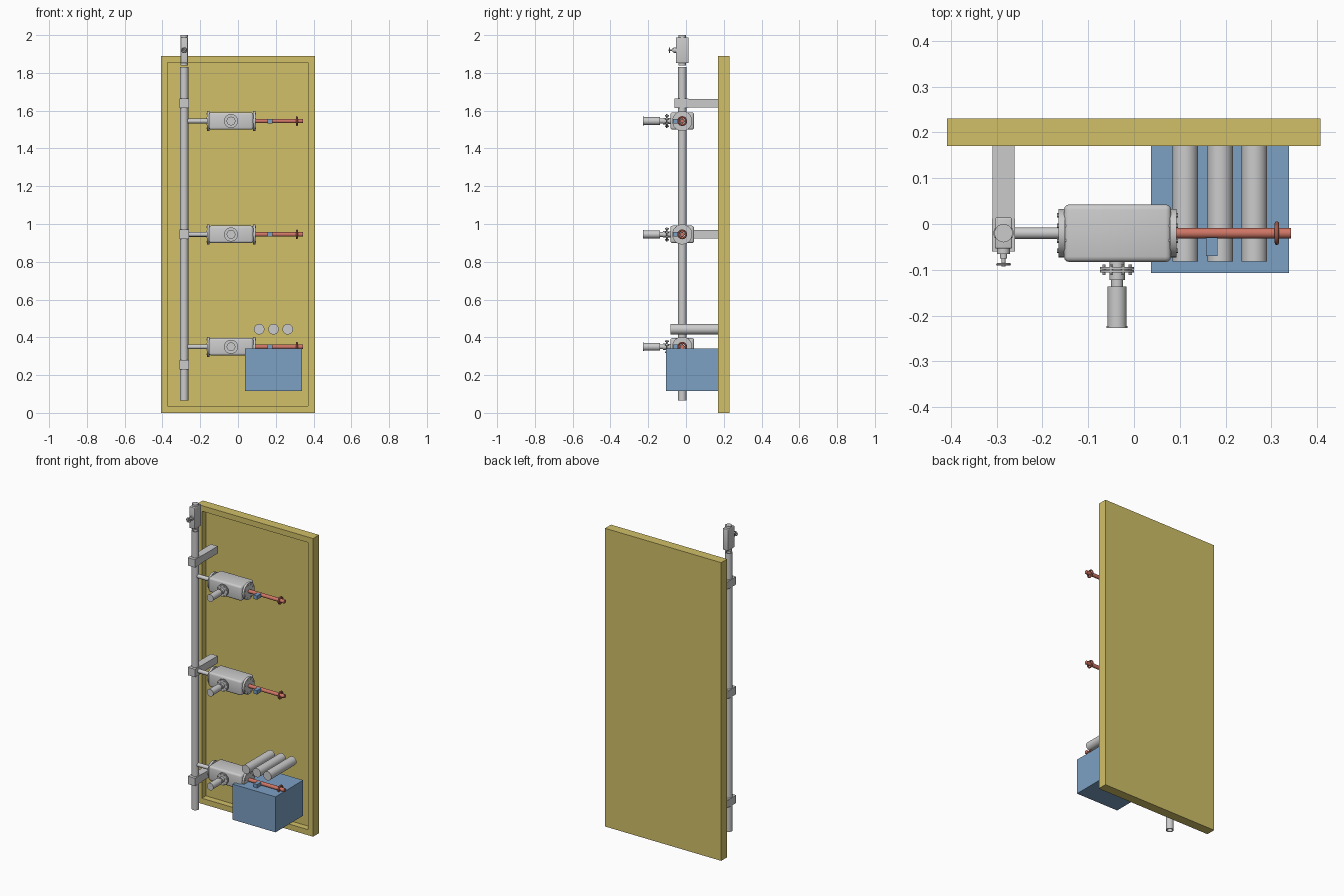
import bpy, bmesh, math
from mathutils import Vector, Matrix

if "Cube" in bpy.data.objects:
    bpy.data.objects.remove(bpy.data.objects["Cube"])


def material(name, rgb):
    m = bpy.data.materials.new(name)
    m.diffuse_color = (*rgb, 1)
    m.use_nodes = True
    m.node_tree.nodes["Principled BSDF"].inputs["Base Color"].default_value = m.diffuse_color
    return m


YELLOW = material("yellow", (0.64, 0.53, 0.14))
BLUE = material("blue", (0.20, 0.35, 0.55))
RED = material("red", (0.62, 0.18, 0.13))
PALE = material("pale_grey", (0.68, 0.68, 0.70))

# Rotations taking local z to the named axis
AXES = {"x": Matrix.Rotation(math.pi / 2, 4, 'Y'),
        "y": Matrix.Rotation(-math.pi / 2, 4, 'X'),
        "-y": Matrix.Rotation(math.pi / 2, 4, 'X'),
        "z": Matrix.Identity(4)}


def finish(name, bm, mat=None, smooth=False):
    bmesh.ops.recalc_face_normals(bm, faces=bm.faces)
    me = bpy.data.meshes.new(name)
    bm.to_mesh(me)
    bm.free()
    ob = bpy.data.objects.new(name, me)
    bpy.context.collection.objects.link(ob)
    if mat:
        me.materials.append(mat)
    if smooth:
        bpy.ops.object.select_all(action='DESELECT')
        ob.select_set(True)
        bpy.context.view_layer.objects.active = ob
        bpy.ops.object.shade_smooth_by_angle(angle=math.radians(35))
    return ob


def add_box(bm, lo, hi):
    lo, hi = Vector(lo), Vector(hi)
    m = Matrix.Translation((lo + hi) / 2) @ Matrix.Diagonal((*(hi - lo), 1))
    return bmesh.ops.create_cube(bm, size=1, matrix=m)


def box(name, lo, hi, mat=None, bevel=0):
    bm = bmesh.new()
    add_box(bm, lo, hi)
    if bevel:
        bmesh.ops.bevel(bm, geom=bm.edges[:], offset=bevel, segments=3,
                        profile=0.5, affect='EDGES')
    return finish(name, bm, mat, bool(bevel))


def lathe(name, profile, at, axis="z", mat=None, n=32, closed=False):
    """Turn (distance along axis, radius) points round the axis."""
    bm = bmesh.new()
    rings = [[bm.verts.new((r * math.cos(2 * math.pi * i / n),
                            r * math.sin(2 * math.pi * i / n), a))
              for i in range(n)] for a, r in profile]
    pairs = list(zip(rings, rings[1:]))
    if closed:
        pairs.append((rings[-1], rings[0]))
    else:
        bm.faces.new(rings[0])
        bm.faces.new(rings[-1])
    for p, q in pairs:
        for i in range(n):
            j = (i + 1) % n
            bm.faces.new((p[i], p[j], q[j], q[i]))
    bm.transform(Matrix.Translation(at) @ AXES[axis])
    return finish(name, bm, mat, True)


def bolts(name, at, axis, ring, r, length, count=8, squash=1):
    bm = bmesh.new()
    for i in range(count):
        a = 2 * math.pi * (i + 0.5) / count
        bmesh.ops.create_cone(bm, cap_ends=True, segments=6, radius1=r, radius2=r, depth=length,
                              matrix=Matrix.Translation((ring * squash * math.cos(a), ring * math.sin(a), 0)))
    bm.transform(Matrix.Translation(at) @ AXES[axis])
    return finish(name, bm)


def handwheel(name, at, axis, radius, tube, mat=None):
    rim = [(tube * math.sin(t * math.pi / 4), radius - tube + tube * math.cos(t * math.pi / 4)) for t in range(8)]
    lathe(name + "_rim", rim, at, axis, mat, 24, True)
    bm = bmesh.new()
    h, w = radius - tube, tube * 0.7
    add_box(bm, (-h, -w, -w), (h, w, w))
    add_box(bm, (-w, -h, -w), (w, h, w))
    bm.transform(Matrix.Translation(at) @ AXES[axis])
    finish(name + "_spokes", bm, mat)


# Door panel with a recessed front
bm = bmesh.new()
add_box(bm, (-0.408, 0.17, 0), (0.407, 0.23, 1.89))
bmesh.ops.recalc_face_normals(bm, faces=bm.faces)
front = [f for f in bm.faces if f.normal.y < -0.9]
bmesh.ops.inset_region(bm, faces=front, thickness=0.05)
inner = bmesh.ops.extrude_discrete_faces(bm, faces=front)["faces"]
bmesh.ops.translate(bm, verts=inner[0].verts[:], vec=(0, 0.04, 0))
finish("door_panel", bm, YELLOW)

# Hollow riser pipe
PX, PY = -0.285, -0.02
lathe("riser_pipe", [(0.065, 0.022), (1.83, 0.022), (1.83, 0.016), (0.065, 0.016)],
      (PX, PY, 0), closed=True)

# Wall brackets and clamps
for i, z in enumerate((0.255, 0.945, 1.64)):
    box(f"bracket_arm_{i}", (PX - 0.024, -0.01, z - 0.023), (PX + 0.024, 0.17, z + 0.023))
    box(f"bracket_clamp_{i}", (PX - 0.025, -0.06, z - 0.025), (PX + 0.025, 0.012, z + 0.025))

# Top valve with its end plates and small handwheel
box("top_valve_body", (PX - 0.019, -0.054, 1.852), (PX + 0.019, 0.014, 1.988), bevel=0.004)
for tag, z in (("lower", 1.846), ("upper", 1.994)):
    lathe(f"top_valve_plate_{tag}", [(-0.006, 0.02), (0.006, 0.02)], (PX, PY, z))
    bolts(f"top_valve_bolts_{tag}", (PX, PY, z), "z", 0.016, 0.002, 0.013)
lathe("top_valve_stem", [(0, 0.014), (0.012, 0.014), (0.012, 0.008), (0.022, 0.008),
                         (0.022, 0.004), (0.04, 0.004)], (PX, -0.053, 1.92), "-y")
handwheel("top_valve_handwheel", (PX, -0.088, 1.92), "-y", 0.016, 0.003)

# Three identical branch units
for i, z in enumerate((0.35, 0.945, 1.545)):
    lathe(f"branch_pipe_{i}", [(-0.27, 0.0125), (-0.16, 0.0125)], (0, PY, z), "x")
    box(f"valve_body_{i}", (-0.153, -0.083, z - 0.046), (0.081, 0.043, z + 0.046), bevel=0.012)
    for tag, x in (("left", -0.158), ("right", 0.086)):
        lathe(f"end_plate_{tag}_{i}", [(-0.007, 0.053), (0.007, 0.053)], (x, PY, z), "x")
        bolts(f"end_bolts_{tag}_{i}", (x, PY, z), "x", 0.042, 0.005, 0.02)
    # Flanged neck and motor at the front
    lathe(f"motor_{i}", [(0.08, 0.016), (0.094, 0.016), (0.094, 0.037), (0.099, 0.037),
                         (0.099, 0.028), (0.101, 0.028), (0.101, 0.037), (0.106, 0.037),
                         (0.106, 0.017), (0.122, 0.017), (0.122, 0.013), (0.137, 0.013), (0.137, 0.021),
                         (0.223, 0.021), (0.223, 0.023), (0.227, 0.023)],
          (-0.037, 0, z), "-y")
    bolts(f"flange_bolts_{i}", (-0.037, -0.1, z), "-y", 0.031, 0.004, 0.022)
    # Red rod with wheel, and blue sensor
    lathe(f"red_rod_{i}", [(0.09, 0.0115), (0.343, 0.0115)], (0, PY, z), "x", RED)
    handwheel(f"rod_wheel_{i}", (0.312, PY, z), "x", 0.026, 0.005, RED)
    box(f"blue_sensor_{i}", (0.157, -0.07, z - 0.012), (0.182, -0.03, z + 0.012), BLUE)

# Control box and canisters
box("control_box", (0.037, -0.107, 0.115), (0.338, 0.17, 0.34), BLUE)
for i, x in enumerate((0.112, 0.188, 0.263)):
    lathe(f"canister_{i}", [(-0.082, 0.028), (0.17, 0.028)], (x, 0, 0.443), "y", PALE)
